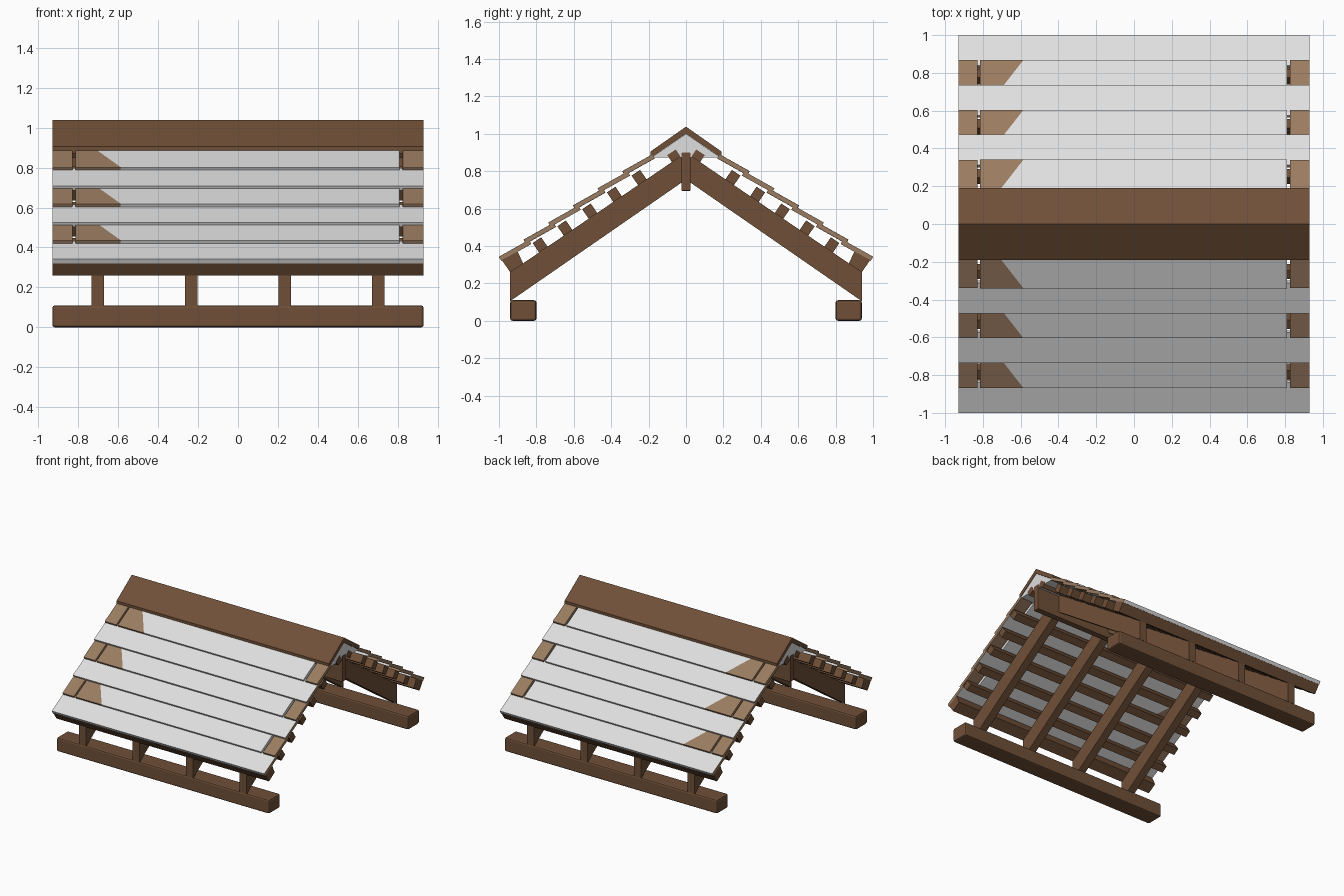
import bpy, bmesh, math
from mathutils import Vector

if "Cube" in bpy.data.objects:
    bpy.data.objects.remove(bpy.data.objects["Cube"])


def material(name, rgb):
    m = bpy.data.materials.new(name)
    m.diffuse_color = (*rgb, 1)
    m.use_nodes = True
    m.node_tree.nodes["Principled BSDF"].inputs["Base Color"].default_value = m.diffuse_color
    return m


DARK = material("dark timber", (0.162, 0.080, 0.039))
LIGHT = material("light timber", (0.328, 0.202, 0.119))
PALE = material("pale grey paint", (0.74, 0.74, 0.74))
L = 0.93  # half length of the roof


def prism(name, profile, x0, x1, mats, bevel=0.0, cut=None, rule=None):
    """Extrude a (y, z) profile along x; optionally split it by a plane and colour by rule."""
    bm = bmesh.new()
    a = [bm.verts.new((x0, y, z)) for y, z in profile]
    b = [bm.verts.new((x1, y, z)) for y, z in profile]
    n = len(profile)
    bm.faces.new(a)
    bm.faces.new(b)
    for i in range(n):
        j = (i + 1) % n
        bm.faces.new((a[i], a[j], b[j], b[i]))
    bmesh.ops.recalc_face_normals(bm, faces=bm.faces)
    if cut:
        bmesh.ops.bisect_plane(bm, geom=bm.verts[:] + bm.edges[:] + bm.faces[:],
                               plane_co=cut[0], plane_no=cut[1])
    if bevel:
        bmesh.ops.bevel(bm, geom=bm.edges[:], offset=bevel, segments=2,
                        profile=0.5, affect='EDGES')
    if rule:
        bm.normal_update()
        for f in bm.faces:
            f.material_index = rule(f)
    me = bpy.data.meshes.new(name)
    bm.to_mesh(me)
    bm.free()
    for m in mats:
        me.materials.append(m)
    ob = bpy.data.objects.new(name, me)
    bpy.context.collection.objects.link(ob)
    return ob


def slanted_box(y, z, along, thick, angle):
    """Rectangle standing on (y, z), tilted by angle, y measured outward from the ridge."""
    u = Vector((-math.cos(angle), math.sin(angle)))
    v = Vector((math.sin(angle), math.cos(angle)))
    c = Vector((y, z))
    return [tuple(p) for p in (c, c + u * along, c + u * along + v * thick, c + v * thick)]


def end_faces(f):
    return 1 if abs(f.normal.x) > 0.9 else 0


PITCH = math.atan(0.68)
PLANK_TILT = math.atan(0.56)

for side, s in (("front", -1), ("back", 1)):
    def flip(pts):
        return [(s * y, z) for y, z in pts]

    # wall plate
    prism(f"{side}_wall_plate", flip([(0.80, 0), (0.94, 0), (0.94, 0.11), (0.80, 0.11)]),
          -L, L, [DARK], bevel=0.012)

    # rafters
    for i, x in enumerate((-0.703, -0.235, 0.235, 0.703)):
        prism(f"{side}_rafter_{i + 1}",
              flip([(0.94, 0.105), (0.94, 0.26), (0, 0.90), (0, 0.755)]),
              x - 0.031, x + 0.031, [DARK])

    # eave batten and the battens above it
    prism(f"{side}_eave_batten",
          flip([(0.985, 0.325), (0.94, 0.26), (0.87, 0.305), (0.90, 0.37)]), -L, L, [DARK])
    for i, y in enumerate((0.785, 0.653, 0.52, 0.388, 0.256, 0.075)):
        t = 0.062 if i < 5 else 0.045
        prism(f"{side}_batten_{i + 1}",
              flip(slanted_box(y, 0.899 - 0.681 * y, 0.055, t, PITCH)), -L, L, [DARK])

    # overlapping roof planks, every second row made of three pieces
    for k in range(6):
        y, z = 0.988 - 0.132 * k, 0.320 + 0.0915 * k
        prof = flip(slanted_box(y, z, 0.185, 0.026, PLANK_TILT))
        if k % 2 == 0:
            prism(f"{side}_long_plank_{k + 1}", prof, -L, L, [PALE, LIGHT], rule=end_faces)
        else:
            prism(f"{side}_left_short_plank_{k + 1}", prof, -L, -0.828, [LIGHT], bevel=0.003)
            prism(f"{side}_right_short_plank_{k + 1}", prof, 0.825, L, [LIGHT], bevel=0.003)
            # middle plank, bare timber left of a diagonal line
            co = Vector((-0.595, s * y, 0))
            no = Vector((1, -s * 0.78, 0))
            prism(f"{side}_middle_plank_{k + 1}", prof, -0.815, 0.81, [PALE, LIGHT],
                  cut=(co, no),
                  rule=lambda f: int((f.calc_center_median() - co).dot(no) < -1e-4))

    # ridge cap board
    prism(f"{side}_ridge_cap", flip([(0, 1.038), (0.19, 0.905), (0.19, 0.87), (0, 1.0)]),
          -L, L, [DARK])

# ridge beam and the pale filling under the cap
prism("ridge_beam", [(-0.024, 0.695), (0.024, 0.695), (0.024, 0.90), (-0.024, 0.90)],
      -L, L, [DARK], bevel=0.004)
prism("ridge_filling", [(-0.185, 0.872), (0.185, 0.872), (0, 0.999)], -L + 0.003, L - 0.003, [PALE])
